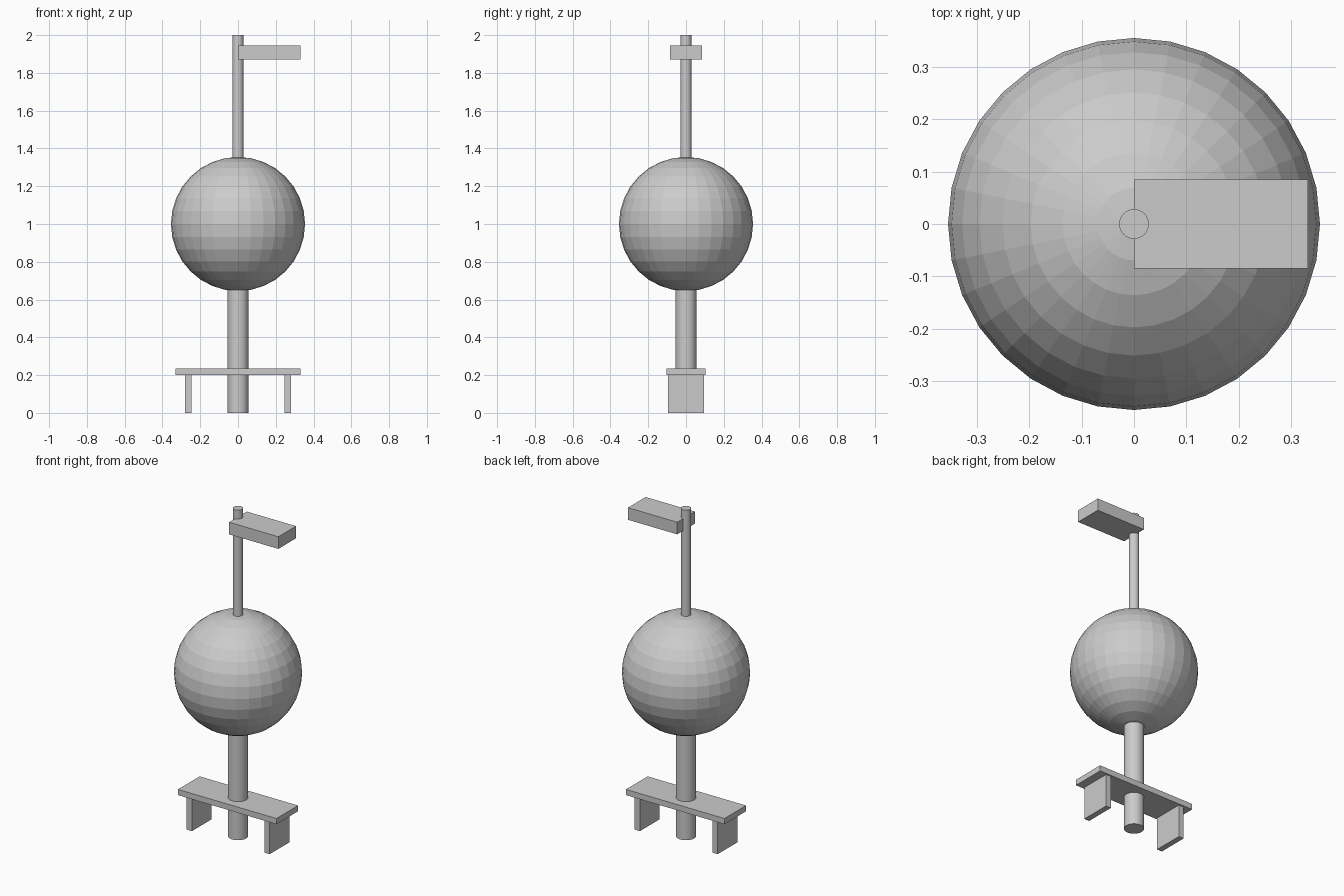
import bpy

if "Cube" in bpy.data.objects:
    bpy.data.objects.remove(bpy.data.objects["Cube"])


def box(name, x, y, z):
    """Box from (min, max) ranges on each axis."""
    ranges = (x, y, z)
    bpy.ops.mesh.primitive_cube_add(size=1, location=[(a + b) / 2 for a, b in ranges])
    ob = bpy.context.object
    ob.name = name
    ob.scale = [b - a for a, b in ranges]
    bpy.ops.object.transform_apply(location=False, rotation=False, scale=True)
    return ob


def post(name, radius, z0, z1):
    """Upright capped cylinder on the centre axis."""
    bpy.ops.mesh.primitive_cylinder_add(vertices=32, radius=radius, depth=z1 - z0,
                                        location=(0, 0, (z0 + z1) / 2))
    bpy.context.object.name = name


# Central globe, flat-faced
bpy.ops.mesh.primitive_uv_sphere_add(segments=32, ring_count=16, radius=0.355,
                                     location=(0, 0, 1.0))
bpy.context.object.name = "globe"

# Thick post below, thin mast above, ends sunk slightly into the globe
post("lower_post", 0.0555, 0.0, 0.66)
post("upper_mast", 0.0285, 1.34, 2.0)

# Flag block reaching out to the right of the mast
box("flag_block", (0.0, 0.332), (-0.085, 0.085), (1.872, 1.946))

# Bench: seat board around the post and two slab legs
box("bench_seat", (-0.332, 0.332), (-0.104, 0.104), (0.2, 0.235))
for side, sign in (("left", -1), ("right", 1)):
    box(side + "_bench_leg", sorted((sign * 0.245, sign * 0.28)), (-0.094, 0.094), (0.0, 0.2))
